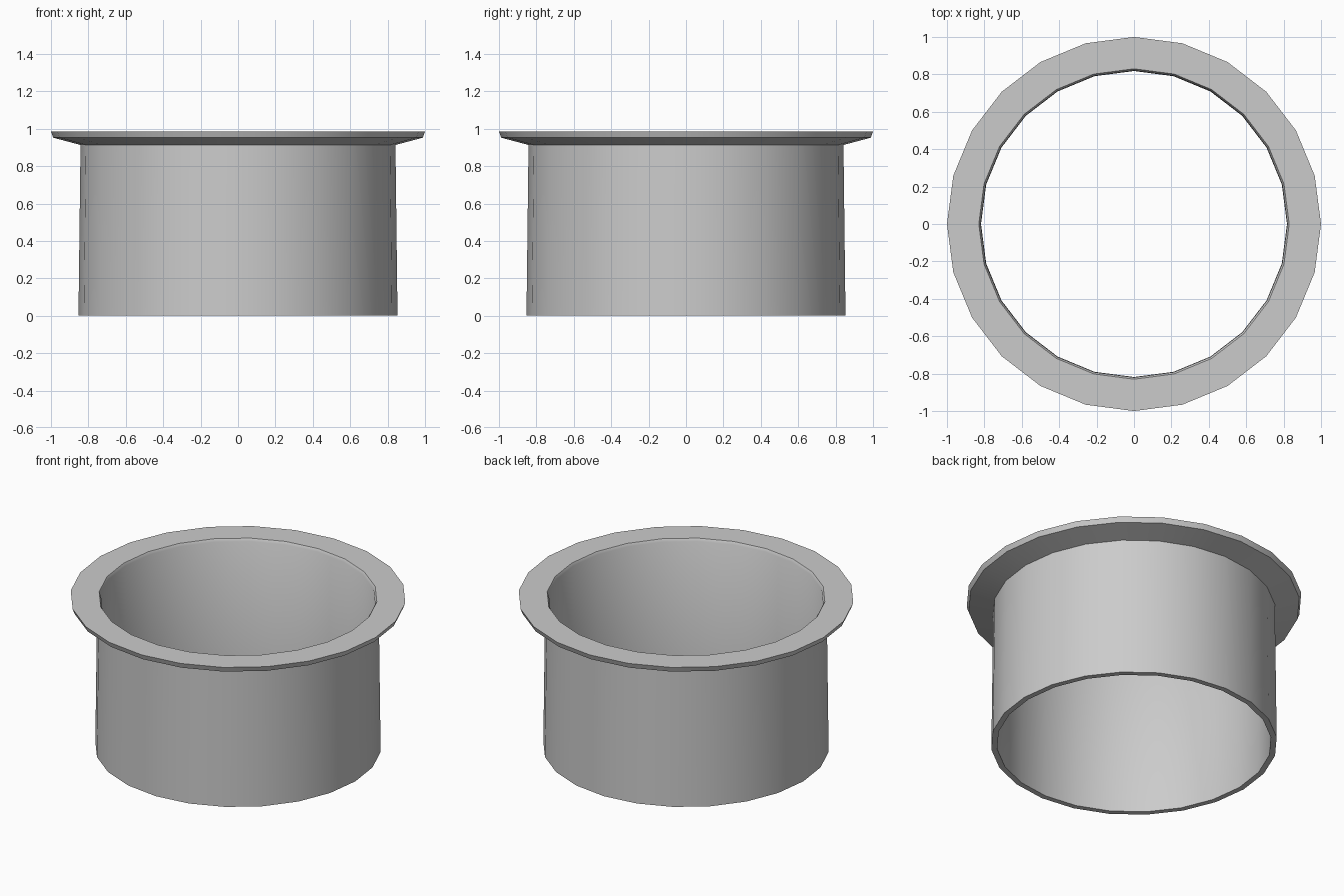
import bpy, bmesh, math

if "Cube" in bpy.data.objects:
    bpy.data.objects.remove(bpy.data.objects["Cube"])

SIDES = 24

# Closed cross-section of the flanged sleeve: (radius, height)
PROFILE = [
    (0.853, 0.0),    # outer foot
    (0.842, 0.913),  # outer wall meets flange
    (0.988, 0.952),  # flange underside
    (1.0, 0.985),    # flange lip
    (0.83, 0.985),   # flange top, inner edge
    (0.82, 0.968),   # small bevel into the bore
    (0.818, 0.0),    # inner foot
]


def lathe(name, profile, sides):
    """Revolve a closed profile about the z axis."""
    bm = bmesh.new()
    rings = []
    for i in range(sides):
        a = 2 * math.pi * i / sides
        rings.append([bm.verts.new((r * math.cos(a), r * math.sin(a), z))
                      for r, z in profile])
    n = len(profile)
    for i in range(sides):
        a, b = rings[i], rings[(i + 1) % sides]
        for j in range(n):
            k = (j + 1) % n
            bm.faces.new((a[j], b[j], b[k], a[k]))
    bmesh.ops.recalc_face_normals(bm, faces=bm.faces)
    mesh = bpy.data.meshes.new(name)
    bm.to_mesh(mesh)
    bm.free()
    obj = bpy.data.objects.new(name, mesh)
    bpy.context.collection.objects.link(obj)
    return obj


# Open sleeve with a flared top flange
sleeve = lathe("flanged_sleeve", PROFILE, SIDES)
bpy.context.view_layer.objects.active = sleeve
sleeve.select_set(True)
bpy.ops.object.shade_smooth_by_angle(angle=math.radians(40))
